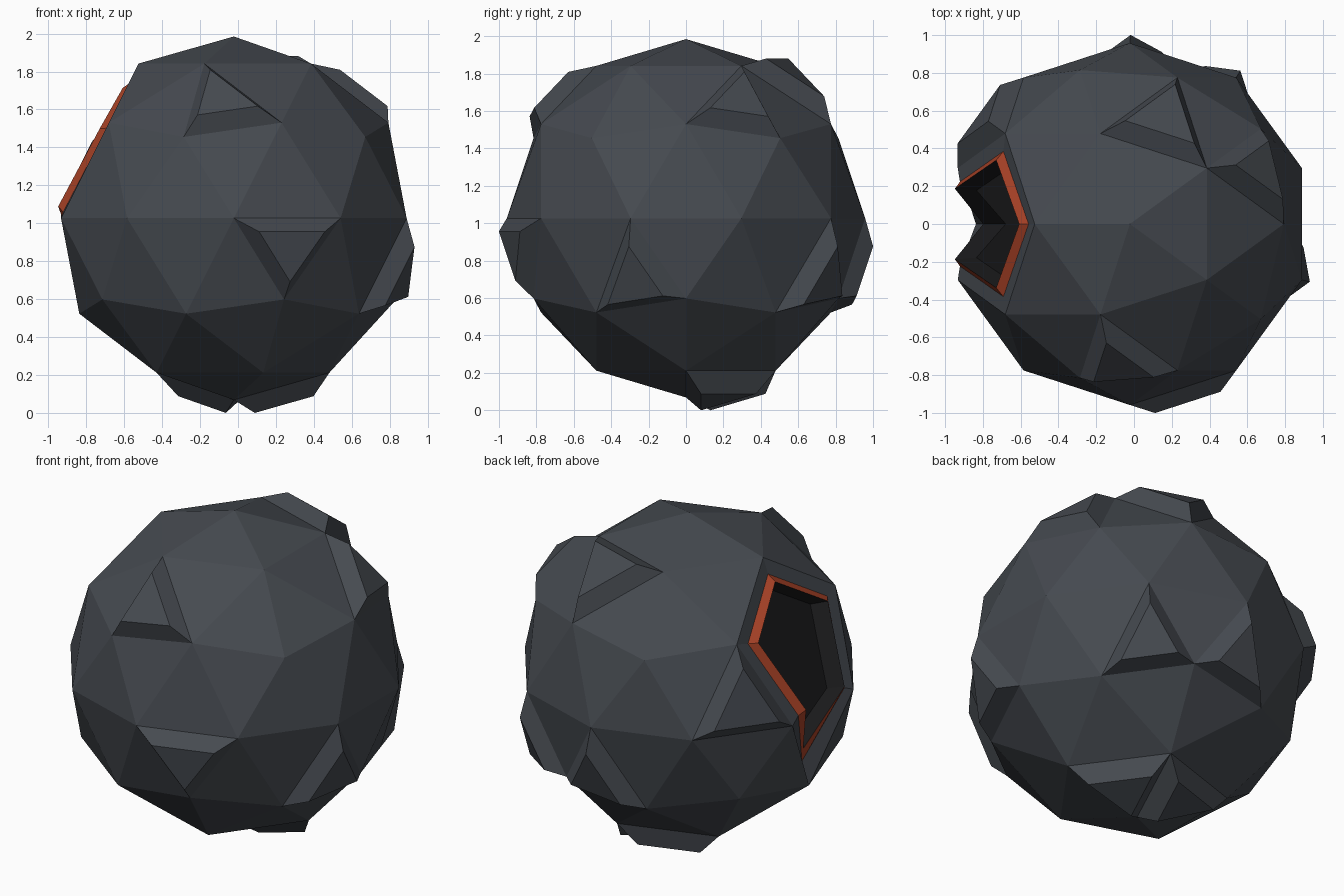
import bpy, bmesh, math
from mathutils import Matrix, Vector

if "Cube" in bpy.data.objects:
    bpy.data.objects.remove(bpy.data.objects["Cube"])

def material(name, rgb):
    m = bpy.data.materials.new(name)
    m.diffuse_color = (*rgb, 1)
    m.use_nodes = True
    m.node_tree.nodes["Principled BSDF"].inputs["Base Color"].default_value = m.diffuse_color
    return m

bm = bmesh.new()
bmesh.ops.create_icosphere(bm, subdivisions=2, radius=0.958,
                           matrix=Matrix.Rotation(math.pi, 4, 'Z'))

def face_towards(d):
    d = Vector(d).normalized()
    return max(bm.faces, key=lambda f: f.calc_center_median().normalized().dot(d))

def inset(face, thickness, depth):
    return bmesh.ops.inset_individual(bm, faces=[face], thickness=thickness,
                                      depth=depth, use_even_offset=True)["faces"]

# Raised plates: direction of each facet and its height
plates = [(face_towards(d), h) for d, h in [
    ((0.28, -0.85, -0.14), 0.09), ((-0.06, -0.69, 0.59), 0.09),
    ((0.17, 0.52, 0.72), 0.095), ((0.64, 0.27, 0.59), 0.09),
    ((0.81, -0.26, -0.31), 0.09), ((0.0, 0.85, -0.31), 0.09),
    ((0.50, 0.69, -0.31), 0.09), ((-0.71, 0.52, 0.17), 0.09),
    ((-0.08, 0.26, -0.86), 0.11), ((0.22, 0.16, -0.86), 0.11)]]

# Facets of the six-sided opening on the left
hub = max(bm.verts, key=lambda v: v.co.dot(Vector((-0.894, 0, 0.447))))
opening = list(hub.link_faces) + [face_towards((-0.9, 0, -0.17))]

for f, h in plates:
    inset(f, 0.06, h)

# Opening: shell border, coloured flared rim, dark recess
hole = bmesh.ops.dissolve_faces(bm, faces=opening, use_verts=False)["region"][0]
inset(hole, 0.08, 0)
for f in inset(hole, 0.04, 0.035):
    f.material_index = 1
hole.material_index = 2
for f in inset(hole, 0.01, -0.12):
    f.material_index = 2
hole.material_index = 2

# Stand on the ground
bmesh.ops.translate(bm, verts=bm.verts, vec=(-0.022, 0, -min(v.co.z for v in bm.verts)))

mesh = bpy.data.meshes.new("faceted_shell")
bm.to_mesh(mesh)
bm.free()
obj = bpy.data.objects.new("faceted_shell", mesh)
bpy.context.collection.objects.link(obj)
for m in (material("dark slate", (0.06, 0.068, 0.08)),
          material("rust orange", (0.40, 0.055, 0.02)),
          material("near black", (0.012, 0.012, 0.013))):
    mesh.materials.append(m)
